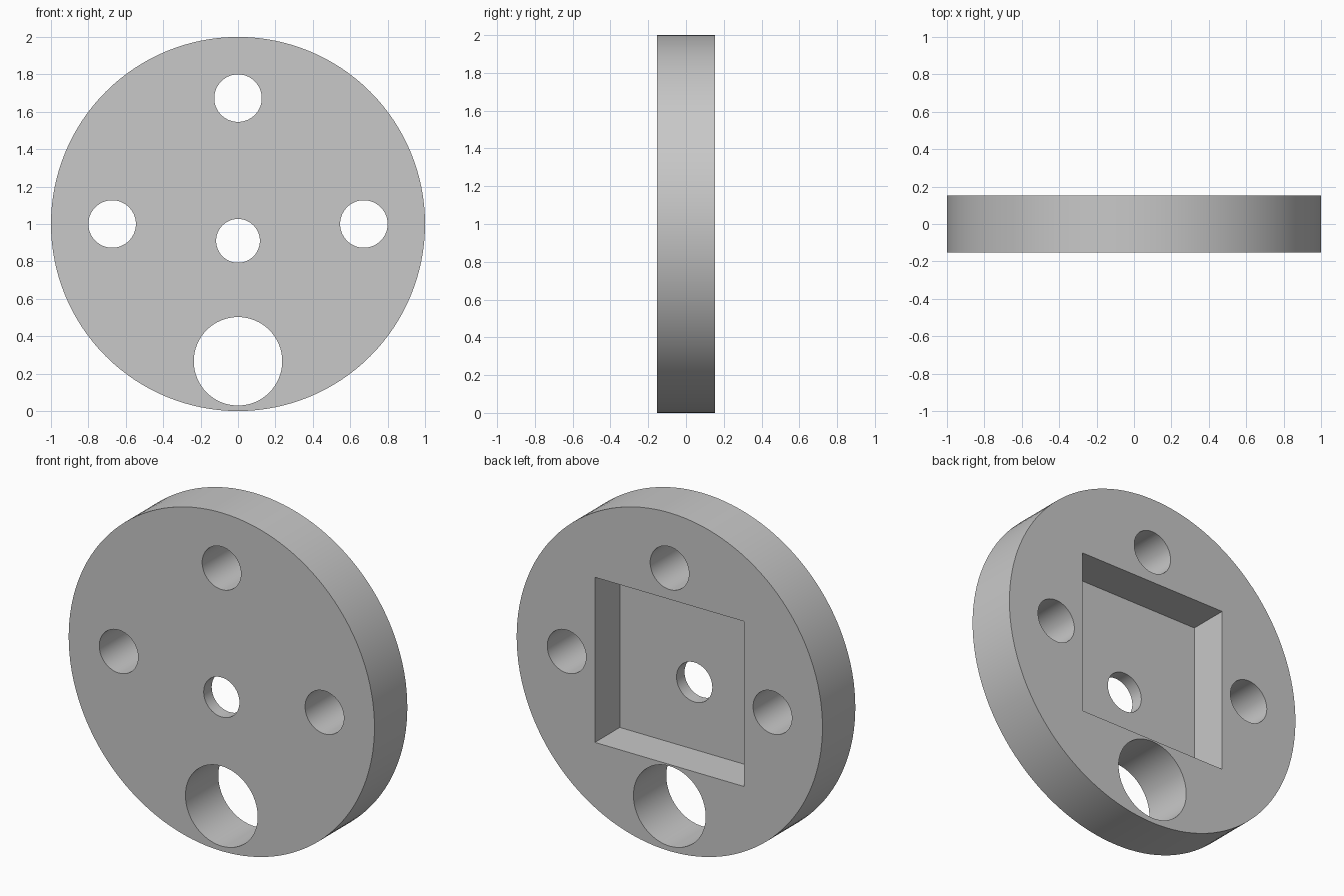
import bpy
import math

cube = bpy.data.objects.get("Cube")
if cube:
    bpy.data.objects.remove(cube, do_unlink=True)

RADIUS = 1.0
THICKNESS = 0.307
POCKET_SIDE = 0.976
POCKET_DEPTH = 0.232

grey = bpy.data.materials.new("plain grey")
grey.use_nodes = True
colour = (0.58, 0.58, 0.58, 1)
grey.diffuse_color = colour
grey.node_tree.nodes["Principled BSDF"].inputs["Base Color"].default_value = colour


def cylinder(name, x, z, radius, depth, sides):
    """Cylinder lying along the y axis."""
    bpy.ops.mesh.primitive_cylinder_add(
        vertices=sides, radius=radius, depth=depth,
        location=(x, 0, z), rotation=(math.pi / 2, 0, 0))
    part = bpy.context.object
    part.name = name
    part.data.materials.append(grey)
    bpy.ops.object.transform_apply(location=True, rotation=True, scale=True)
    return part


def cut(target, cutter):
    """Subtract the cutter from the target, then discard the cutter."""
    cutter.hide_render = True
    mod = target.modifiers.new(cutter.name, 'BOOLEAN')
    mod.operation = 'DIFFERENCE'
    mod.solver = 'EXACT'
    mod.object = cutter
    bpy.context.view_layer.objects.active = target
    bpy.ops.object.modifier_apply(modifier=mod.name)
    bpy.data.objects.remove(cutter, do_unlink=True)


# Round plate
disc = cylinder("round_plate", 0, RADIUS, RADIUS, THICKNESS, 128)

# Square pocket sunk into the back
overshoot = 0.1
bpy.ops.mesh.primitive_cube_add(
    size=1, location=(0, THICKNESS / 2 - POCKET_DEPTH / 2 + overshoot / 2, RADIUS))
pocket = bpy.context.object
pocket.name = "pocket_cutter"
pocket.scale = (POCKET_SIDE, POCKET_DEPTH + overshoot, POCKET_SIDE)
pocket.data.materials.append(grey)
bpy.ops.object.transform_apply(location=False, rotation=False, scale=True)
cut(disc, pocket)

# Through holes: x, z, radius
holes = {
    "top_hole": (0, 1.673, 0.127),
    "left_hole": (0.673, 1.0, 0.127),
    "right_hole": (-0.673, 1.0, 0.127),
    "centre_hole": (0, 0.91, 0.117),
    "large_hole": (0, 0.266, 0.2365),
}
for name, (x, z, radius) in holes.items():
    cut(disc, cylinder(name, x, z, radius, 1, 64))

# Smooth round walls, sharp rims
bpy.ops.object.select_all(action='DESELECT')
disc.select_set(True)
bpy.context.view_layer.objects.active = disc
bpy.ops.object.shade_smooth_by_angle(angle=math.radians(30))
